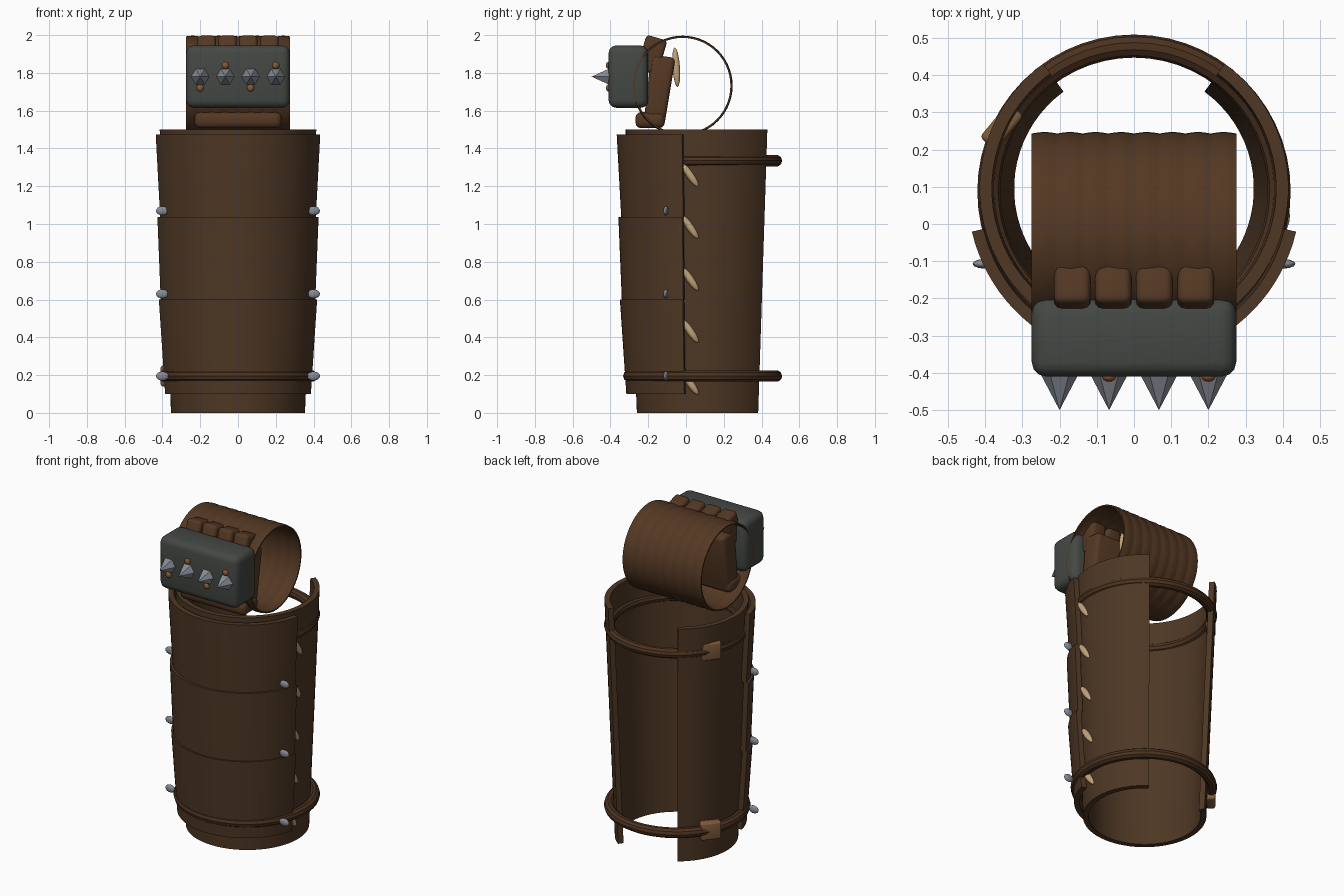
import bpy, bmesh, math
from mathutils import Vector, Matrix

if "Cube" in bpy.data.objects:
    bpy.data.objects.remove(bpy.data.objects["Cube"])


def mat(name, r, g, b):
    m = bpy.data.materials.new(name)
    lin = [((c / 255 + 0.055) / 1.055) ** 2.4 for c in (r, g, b)]
    m.diffuse_color = (*lin, 1)
    m.use_nodes = True
    m.node_tree.nodes["Principled BSDF"].inputs["Base Color"].default_value = m.diffuse_color
    return m


LEATHER = mat("brown leather", 78, 55, 36)
STRAP = mat("strap leather", 76, 50, 31)
GLOVE = mat("glove leather", 84, 56, 35)
IRON = mat("dark iron", 68, 72, 67)
STEEL = mat("steel", 135, 140, 150)
COPPER = mat("copper", 138, 88, 48)
BUCKLE = mat("buckle brown", 128, 92, 60)
BONE = mat("bone", 196, 164, 122)


def finish(bm, name, material, smooth=True):
    bmesh.ops.recalc_face_normals(bm, faces=bm.faces)
    me = bpy.data.meshes.new(name)
    bm.to_mesh(me)
    bm.free()
    ob = bpy.data.objects.new(name, me)
    bpy.context.collection.objects.link(ob)
    me.materials.append(material)
    if smooth:
        bpy.ops.object.select_all(action='DESELECT')
        bpy.context.view_layer.objects.active = ob
        ob.select_set(True)
        bpy.ops.object.shade_smooth_by_angle(angle=math.radians(35))
    return ob


def sweep(name, material, profile, a0, a1, n, centre, axis='Z'):
    """Turn a closed (radius, height) profile through an arc in degrees."""
    bm = bmesh.new()
    full = abs(a1 - a0) >= 360
    rings = []
    for i in range(n if full else n + 1):
        a = math.radians(a0 + (a1 - a0) * i / n)
        ring = []
        for r, h in profile:
            u, v = r * math.cos(a), r * math.sin(a)
            p = Vector((u, v, h)) if axis == 'Z' else Vector((h, u, v))
            ring.append(bm.verts.new(p + Vector(centre)))
        rings.append(ring)
    k = len(profile)
    for i in range(n):
        p, q = rings[i], rings[(i + 1) % len(rings)]
        for j in range(k):
            bm.faces.new((p[j], p[(j + 1) % k], q[(j + 1) % k], q[j]))
    if not full:
        bm.faces.new(rings[0])
        bm.faces.new(rings[-1][::-1])
    return finish(bm, name, material)


def shell(r0, z0, r1, z1, t):
    return [(r0, z0), (r1, z1), (r1 - t, z1), (r0 - t, z0)]


def box(name, material, size, loc, bevel, rot=(0, 0, 0), taper=0):
    bm = bmesh.new()
    bmesh.ops.create_cube(bm, size=1)
    for v in bm.verts:
        if v.co.z < 0:
            v.co.y *= 1 - taper
        v.co = Vector(v.co[i] * size[i] for i in range(3))
    bmesh.ops.bevel(bm, geom=list(bm.edges), offset=bevel, segments=3,
                    profile=0.5, affect='EDGES')
    r = Matrix.Rotation(rot[2], 4, 'Z') @ Matrix.Rotation(rot[0], 4, 'X')
    bmesh.ops.transform(bm, matrix=Matrix.Translation(loc) @ r, verts=bm.verts)
    return finish(bm, name, material)


def ball(name, material, size, loc, tilt=0):
    bm = bmesh.new()
    bmesh.ops.create_uvsphere(bm, u_segments=12, v_segments=8, radius=1)
    m = Matrix.Translation(loc) @ Matrix.Rotation(tilt, 4, 'X') @ Matrix.Diagonal((*size, 1))
    bmesh.ops.transform(bm, matrix=m, verts=bm.verts)
    return finish(bm, name, material)


# Forearm sleeve, open at the back
sweep("sleeve", LEATHER, shell(0.355, 0, 0.415, 1.5, 0.033), 126, 414, 56, (0, 0.095, 0))

# Three overlapping front plates
for i, (rb, zb, rt, zt) in enumerate([(0.396, 0.10, 0.43, 0.60),
                                      (0.420, 0.60, 0.438, 1.037),
                                      (0.423, 1.037, 0.447, 1.475)]):
    sweep(f"front_plate_{i + 1}", LEATHER, shell(rb, zb, rt, zt, 0.032),
          193, 347, 40, (0, 0.08, 0))

# Straps with buckles
circle = [(0.39 + 0.031 * math.cos(k * math.pi / 5), 0.031 * math.sin(k * math.pi / 5))
          for k in range(10)]
for label, z in (("lower", 0.195), ("upper", 1.335)):
    sweep(f"{label}_strap", STRAP, circle, 0, 360, 56, (0, 0.088, z))
    box(f"{label}_buckle", BUCKLE, (0.12, 0.055, 0.11), (-0.355, 0.262, z), 0.012,
        rot=(0, 0, math.radians(50)))

# Side studs
for s in (-1, 1):
    for z in (0.195, 0.63, 1.07):
        ball("side_stud", STEEL, (0.034, 0.013, 0.024), (s * 0.4, -0.107, z))

# Bone teeth along the right edge of the plates
for i in range(5):
    z = 1.258 - 0.275 * i
    ball("bone_tooth", BONE, (0.022, 0.02, 0.075), (0.397 - 0.01 * i, 0.022, z),
         math.radians(35))

# Ribbed hand band, a thin tube along x
N = 64
outer = [(0.261 + 0.004 * abs(math.sin(8 * math.pi * k / N)), -0.275 + 0.55 * k / N)
         for k in range(N + 1)]
inner = [(r - 0.008, h) for r, h in reversed(outer)]
sweep("hand_band", GLOVE, outer + inner, 0, 360, 56, (0, -0.018, 1.732), axis='X')

# Knuckle block
box("knuckle_block", IRON, (0.55, 0.21, 0.33), (0, -0.305, 1.78), 0.04)

# Palm, lower grip and fingers
box("palm", GLOVE, (0.44, 0.13, 0.37), (0, -0.145, 1.705), 0.025,
    rot=(math.radians(-8), 0, 0), taper=0.15)
box("lower_grip", GLOVE, (0.46, 0.155, 0.085), (0, -0.19, 1.55), 0.03)
for x in (-0.166, -0.056, 0.054, 0.166):
    box("finger", GLOVE, (0.098, 0.115, 0.19), (x, -0.18, 1.895), 0.02,
        rot=(math.radians(-16), 0, 0))

# Bone charm behind the palm
ball("bone_charm", BONE, (0.02, 0.02, 0.105), (0.04, -0.052, 1.83), math.radians(4))

# Knuckle spikes with alternating rivets
for i, x in enumerate((-0.2, -0.067, 0.067, 0.2)):
    bm = bmesh.new()
    bmesh.ops.create_cone(bm, cap_ends=True, segments=6, radius1=0.05, radius2=0,
                          depth=0.095)
    m = Matrix.Translation((x, -0.4525, 1.78)) @ Matrix.Rotation(math.pi / 2, 4, 'X') \
        @ Matrix.Rotation(math.pi / 6, 4, 'Z')
    bmesh.ops.transform(bm, matrix=m, verts=bm.verts)
    finish(bm, "knuckle_spike", STEEL, smooth=False)
    ball("knuckle_rivet", COPPER, (0.019, 0.014, 0.019),
         (x, -0.41, 1.78 + (0.06 if i % 2 else -0.06)))
